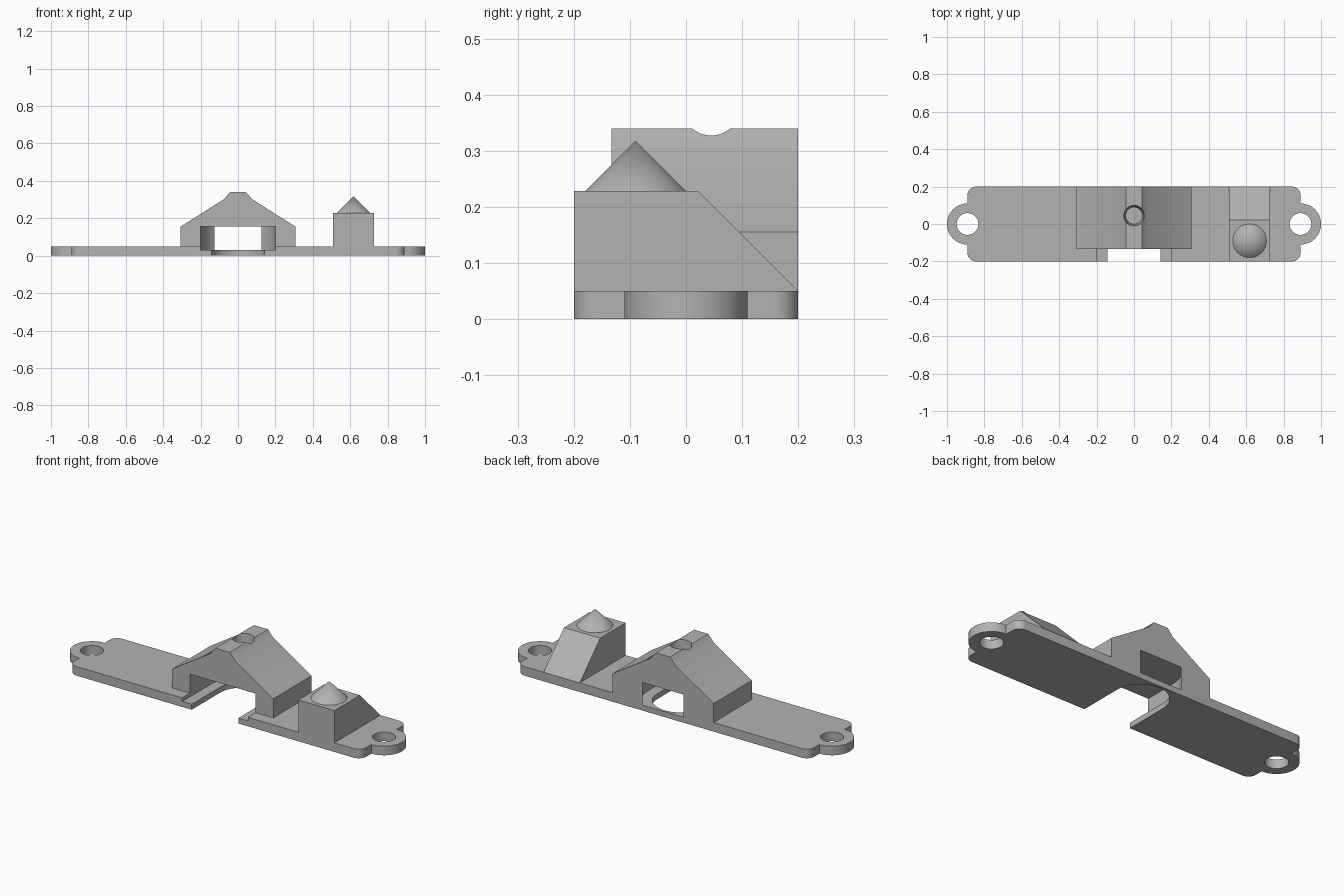
import bpy, bmesh, math
from mathutils import Vector

cube = bpy.data.objects.get("Cube")
if cube:
    bpy.data.objects.remove(cube, do_unlink=True)

grey = bpy.data.materials.new("plain_grey")
grey.use_nodes = True
colour = (0.45, 0.45, 0.45, 1)
grey.diffuse_color = colour
grey.node_tree.nodes["Principled BSDF"].inputs["Base Color"].default_value = colour


def finish(name, bm):
    bmesh.ops.recalc_face_normals(bm, faces=bm.faces)
    mesh = bpy.data.meshes.new(name)
    bm.to_mesh(mesh)
    bm.free()
    mesh.materials.append(grey)
    obj = bpy.data.objects.new(name, mesh)
    bpy.context.collection.objects.link(obj)
    return obj


def prism(name, profile, axis, low, high):
    """Extrude a 2D outline along x, y or z."""
    place = {"x": lambda a, b, c: (c, a, b),
             "y": lambda a, b, c: (a, c, b),
             "z": lambda a, b, c: (a, b, c)}[axis]
    bm = bmesh.new()
    face = bm.faces.new([bm.verts.new(place(a, b, low)) for a, b in profile])
    extruded = bmesh.ops.extrude_face_region(bm, geom=[face])["geom"]
    verts = [v for v in extruded if isinstance(v, bmesh.types.BMVert)]
    bmesh.ops.translate(bm, verts=verts, vec=Vector(place(0, 0, high - low)))
    return finish(name, bm)


def frustum(name, x, y, low, high, r_low, r_high, segments=64):
    bm = bmesh.new()
    bmesh.ops.create_cone(bm, cap_ends=True, segments=segments, radius1=r_low,
                          radius2=r_high, depth=high - low)
    bmesh.ops.translate(bm, verts=bm.verts, vec=(x, y, (low + high) / 2))
    return finish(name, bm)


def arc(x, y, r, start, end, steps):
    angles = [math.radians(start + (end - start) * i / steps) for i in range(steps + 1)]
    return [(x + r * math.cos(a), y + r * math.sin(a)) for a in angles]


def combine(obj, other, operation):
    mod = obj.modifiers.new(operation.lower(), "BOOLEAN")
    mod.operation, mod.object, mod.solver = operation, other, "EXACT"
    bpy.context.view_layer.objects.active = obj
    bpy.ops.object.modifier_apply(modifier=mod.name)


def remove(*objects):
    for obj in objects:
        bpy.data.objects.remove(obj, do_unlink=True)


def slot(name, r, low, high):
    """Slot open at the front with a round end."""
    outline = [(r, -0.3)] + arc(0, SLOT_Y, r, 0, 180, 48) + [(-r, -0.3)]
    return prism(name, outline, "z", low, high)


END, HALF, THICK, CORNER = 0.89, 0.2, 0.05, 0.045
SLOT_Y = 0.045

# Base plate with rounded corners
outline = []
for i, (sx, sy) in enumerate([(1, 1), (-1, 1), (-1, -1), (1, -1)]):
    outline += arc(sx * (END - CORNER), sy * (HALF - CORNER), CORNER, 90 * i, 90 * i + 90, 8)
base_plate = prism("base_plate", outline, "z", 0, THICK)

# Screw ears at both ends
for side in (-1, 1):
    ear = frustum("ear", side * END, 0, 0, THICK, 0.11, 0.11)
    hole = frustum("ear_hole", side * END, 0, -0.1, 0.2, 0.058, 0.058)
    combine(base_plate, ear, "UNION")
    combine(base_plate, hole, "DIFFERENCE")
    remove(ear, hole)

# Bridge over the slot
half = [(0.308, THICK), (0.308, 0.155), (0.075, 0.302), (0.043, 0.34)]
bridge = prism("bridge", half + [(-x, z) for x, z in reversed(half)], "y", -0.133, HALF)

# Stepped slot through plate and bridge
pocket = slot("pocket_cutter", 0.2, 0.03, 0.155)
throat = slot("throat_cutter", 0.142, -0.1, 0.1)
combine(base_plate, pocket, "DIFFERENCE")
combine(base_plate, throat, "DIFFERENCE")
combine(bridge, pocket, "DIFFERENCE")

# Tapered socket in the bridge top
socket = frustum("socket_cutter", 0, SLOT_Y, 0.22, 0.36, 0.045, 0.0565)
combine(bridge, socket, "DIFFERENCE")
remove(pocket, throat, socket)

# Block with sloping back and pointed cone
peg_block = prism("peg_block", [(-HALF, THICK), (HALF, THICK), (0.022, 0.228), (-HALF, 0.228)],
                  "x", 0.508, 0.728)
peg_cone = frustum("peg_cone", 0.618, -0.09, 0.228, 0.318, 0.09, 0)

for obj in (base_plate, bridge, peg_block, peg_cone):
    bpy.ops.object.select_all(action="DESELECT")
    obj.select_set(True)
    bpy.context.view_layer.objects.active = obj
    bpy.ops.object.shade_smooth_by_angle(angle=math.radians(30))
